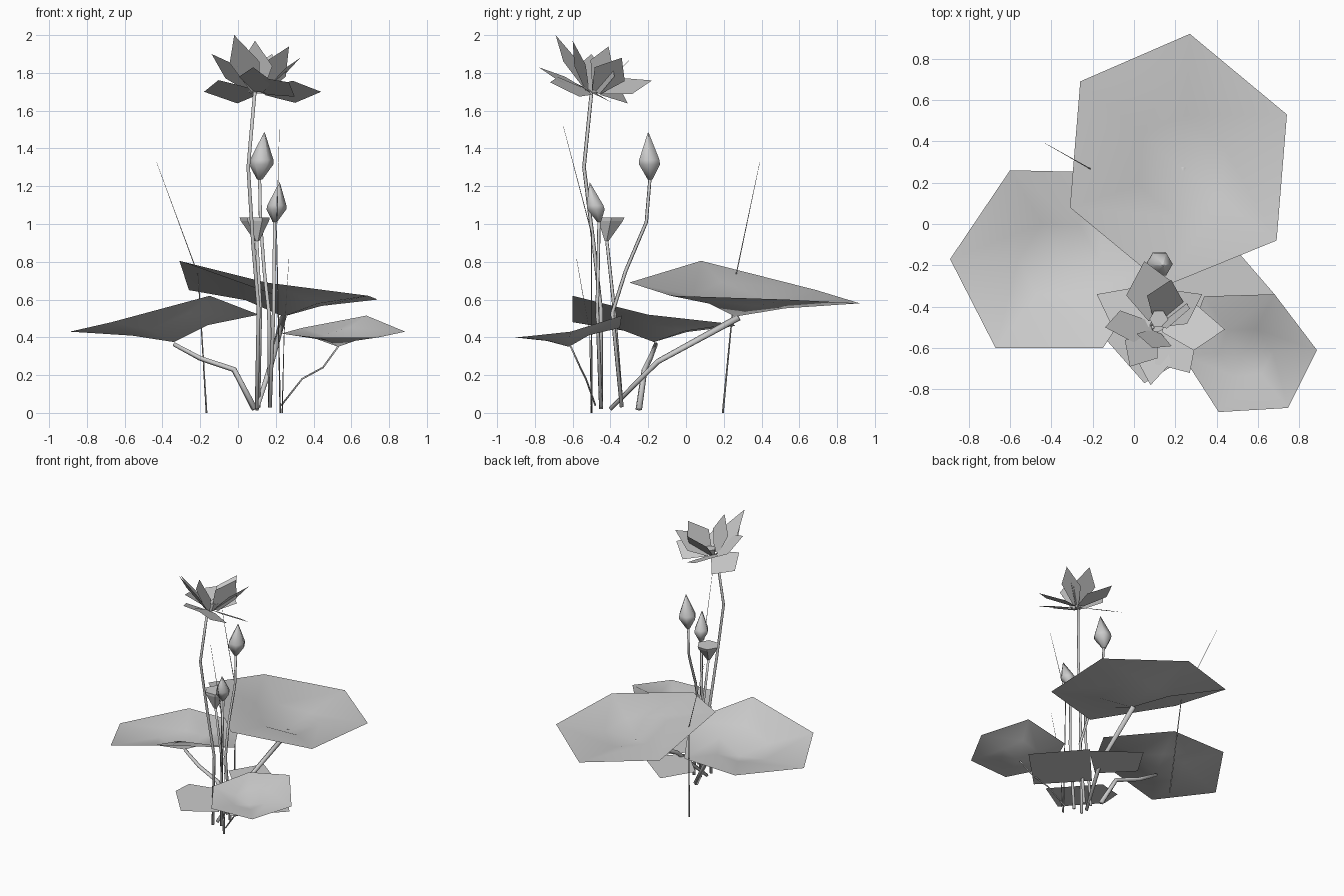
import bpy
import bmesh
from math import cos, sin, pi
from mathutils import Vector

cube = bpy.data.objects.get("Cube")
if cube:
    bpy.data.objects.remove(cube, do_unlink=True)

# One soft grey for the whole plant
grey = bpy.data.materials.new("soft grey")
grey.use_nodes = True
grey.diffuse_color = (0.6, 0.6, 0.6, 1)
grey.node_tree.nodes["Principled BSDF"].inputs["Base Color"].default_value = (0.6, 0.6, 0.6, 1)


def add_mesh(name, bm, smooth=False):
    """Turn a bmesh into a named grey object."""
    mesh = bpy.data.meshes.new(name)
    for face in bm.faces:
        face.smooth = smooth
    bm.to_mesh(mesh)
    bm.free()
    mesh.materials.append(grey)
    obj = bpy.data.objects.new(name, mesh)
    bpy.context.collection.objects.link(obj)
    return obj


def leaf(name, centre, rim):
    """Dished hexagonal leaf with a funnel in the middle."""
    bm = bmesh.new()
    hub = Vector(centre)
    middle = bm.verts.new(hub)
    outer = [bm.verts.new(p) for p in rim]
    inner = []
    for v in outer:
        p = hub.lerp(v.co, 0.4)
        p.z = hub.z + 0.62 * (v.co.z - hub.z)
        inner.append(bm.verts.new(p))
    for i in range(len(rim)):
        j = (i + 1) % len(rim)
        bm.faces.new((middle, inner[i], inner[j]))
        bm.faces.new((inner[i], outer[i], outer[j], inner[j]))
    bmesh.ops.recalc_face_normals(bm, faces=bm.faces)
    bm.normal_update()
    if sum(f.normal.z for f in bm.faces) < 0:
        bmesh.ops.reverse_faces(bm, faces=bm.faces)
    return add_mesh(name, bm, True)


def bridge(name, rings, smooth):
    """Skin and cap a run of vertex rings given as point lists."""
    bm = bmesh.new()
    rings = [[bm.verts.new(p) for p in ring] for ring in rings]
    sides = len(rings[0])
    for a, b in zip(rings, rings[1:]):
        for i in range(sides):
            j = (i + 1) % sides
            bm.faces.new((a[i], a[j], b[j], b[i]))
    bm.faces.new(rings[0][::-1])
    bm.faces.new(rings[-1])
    bmesh.ops.recalc_face_normals(bm, faces=bm.faces)
    return add_mesh(name, bm, smooth)


def circle(centre, u, w, radius, sides):
    return [centre + radius * (u * cos(2 * pi * i / sides) + w * sin(2 * pi * i / sides))
            for i in range(sides)]


def tube(name, points, radii, sides=5):
    """Thin stalk swept along points, with a radius at each end."""
    pts = [Vector(p) for p in points]
    rings = []
    for k, p in enumerate(pts):
        axis = (pts[min(k + 1, len(pts) - 1)] - pts[max(k - 1, 0)]).normalized()
        u = axis.cross(Vector((0, 1, 0))).normalized()
        t = k / (len(pts) - 1)
        rings.append(circle(p, u, axis.cross(u), radii[0] * (1 - t) + radii[1] * t, sides))
    return bridge(name, rings, True)


def turned(name, base, tip, profile, smooth=True):
    """Six-sided solid along base-tip; profile holds (fraction, radius)."""
    base, tip = Vector(base), Vector(tip)
    rings = [circle(base.lerp(tip, t), Vector((1, 0, 0)), Vector((0, 1, 0)), r, 6) for t, r in profile]
    return bridge(name, rings, smooth)


def petal(name, root, tip, width, up):
    """Flat pointed petal, broadest near its middle, lying across the up direction."""
    bm = bmesh.new()
    root, tip = Vector(root), Vector(tip)
    side = (tip - root).cross(up).normalized() * width / 2
    wide = root.lerp(tip, 0.52)
    corners = (root - side * 0.3, root + side * 0.3, wide + side, tip, wide - side)
    bm.faces.new([bm.verts.new(p) for p in corners])
    return add_mesh(name, bm)


def plate(name, corners):
    """Flat low leaf lying level above the base."""
    bm = bmesh.new()
    face = bm.faces.new([bm.verts.new((x, y, 0.233)) for x, y in corners])
    face.normal_update()
    if face.normal.z < 0:
        face.normal_flip()
    return add_mesh(name, bm)


# Three raised leaves
leaf("back_leaf", (0.24, 0.26, 0.51),
     [(-0.26, 0.69, 0.65), (0.27, 0.92, 0.58), (0.74, 0.53, 0.60),
      (0.69, -0.08, 0.62), (0.15, -0.30, 0.69), (-0.31, 0.08, 0.805)])
leaf("right_leaf", (-0.34, -0.17, 0.375),
     [(-0.60, 0.26, 0.46), (-0.89, -0.17, 0.43), (-0.67, -0.60, 0.48),
      (-0.15, -0.60, 0.62), (0.11, -0.20, 0.52), (-0.16, 0.25, 0.47)])
leaf("left_leaf", (0.53, -0.62, 0.35),
     [(0.34, -0.35, 0.45), (0.68, -0.34, 0.515), (0.885, -0.61, 0.43),
      (0.745, -0.89, 0.40), (0.41, -0.91, 0.40), (0.23, -0.63, 0.42)])

# Low level leaves around the base
plate("low_leaf_side", [(0.68, -0.34), (0.395, -0.01), (0.10, -0.34), (0.38, -0.64)])
plate("low_leaf_back", [(0.385, -0.03), (0.08, 0.20), (-0.06, -0.03), (0.15, -0.245)])
plate("low_leaf_front", [(0.05, -0.77), (-0.17, -0.52), (-0.16, -0.37), (0.01, -0.33), (0.28, -0.63)])

# Leaf stalks
tube("back_leaf_stalk", [(0.10, -0.40, 0.02), (0.18, -0.15, 0.27), (0.24, 0.28, 0.505)], (0.012, 0.019))
tube("right_leaf_stalk", [(0.09, -0.25, 0.02), (-0.02, -0.22, 0.23), (-0.20, -0.19, 0.29), (-0.34, -0.16, 0.365)],
     (0.018, 0.012))
tube("left_leaf_stalk", [(0.23, -0.48, 0.04), (0.34, -0.53, 0.18), (0.45, -0.56, 0.24), (0.53, -0.61, 0.35)],
     (0.005, 0.005))

# Flower, bud and pod stalks
tube("flower_stalk", [(0.10, -0.45, 0.02), (0.11, -0.45, 0.55), (0.08, -0.49, 0.90),
                      (0.055, -0.54, 1.30), (0.09, -0.50, 1.70)], (0.011, 0.010))
tube("tall_bud_stalk", [(0.17, -0.34, 0.03), (0.165, -0.39, 0.53), (0.14, -0.32, 0.75),
                        (0.12, -0.21, 1.01), (0.115, -0.19, 1.25)], (0.011, 0.009))
tube("short_bud_stalk", [(0.17, -0.45, 0.03), (0.19, -0.47, 0.55), (0.195, -0.46, 1.03)], (0.011, 0.009))
tube("pod_stalk", [(0.11, -0.34, 0.03), (0.12, -0.38, 0.55), (0.10, -0.42, 0.92)], (0.010, 0.009))

# Buds and seed pod
bud_profile = [(0, 0.014), (0.32, 0.064), (0.42, 0.062), (1, 0.002)]
turned("tall_bud", (0.115, -0.19, 1.235), (0.14, -0.20, 1.485), bud_profile)
turned("short_bud", (0.195, -0.46, 1.01), (0.22, -0.51, 1.22),
       [(t, r * 0.82) for t, r in bud_profile])
turned("seed_pod", (0.10, -0.42, 0.91), (0.088, -0.395, 1.035), [(0, 0.012), (0.85, 0.075), (1, 0.08)], False)

# Slim grass blades
tube("right_blade", [(-0.165, 0.195, 0), (-0.21, 0.265, 0.73), (-0.43, 0.39, 1.325)], (0.006, 0.001), 3)
tube("tall_blade", [(0.225, -0.50, 0), (0.205, -0.50, 0.95), (0.22, -0.65, 1.52)], (0.005, 0.001), 3)
tube("short_blade", [(0.235, -0.50, 0), (0.245, -0.51, 0.42), (0.27, -0.58, 0.82)], (0.004, 0.001), 3)

# Open flower: broad outer petals and upright inner petals, all tilted the same way
heart = Vector((0.11, -0.49, 1.70))
flower_up = Vector((0.2, 0.45, 0.87))
outer_tips = [(-0.18, -0.34, 1.70), (0.44, -0.51, 1.70), (0.05, -0.18, 1.76), (0.27, -0.72, 1.75)]
inner_tips = [(-0.02, -0.69, 2.00), (0.08, -0.78, 1.83), (-0.14, -0.50, 1.90), (0.09, -0.60, 1.97),
              (0.27, -0.41, 1.94), (0.33, -0.34, 1.88), (0.18, -0.27, 1.90)]
for kind, tips, width in (("outer", outer_tips, 0.25), ("inner", inner_tips, 0.18)):
    for n, tip in enumerate(tips, 1):
        out = Vector(tip) - heart
        out.z = 0
        petal(f"{kind}_petal_{n}", heart + out.normalized() * 0.03, tip, width, flower_up)
turned("flower_heart", (0.11, -0.48, 1.69), (0.12, -0.46, 1.75), [(0, 0.02), (1, 0.045)], False)
